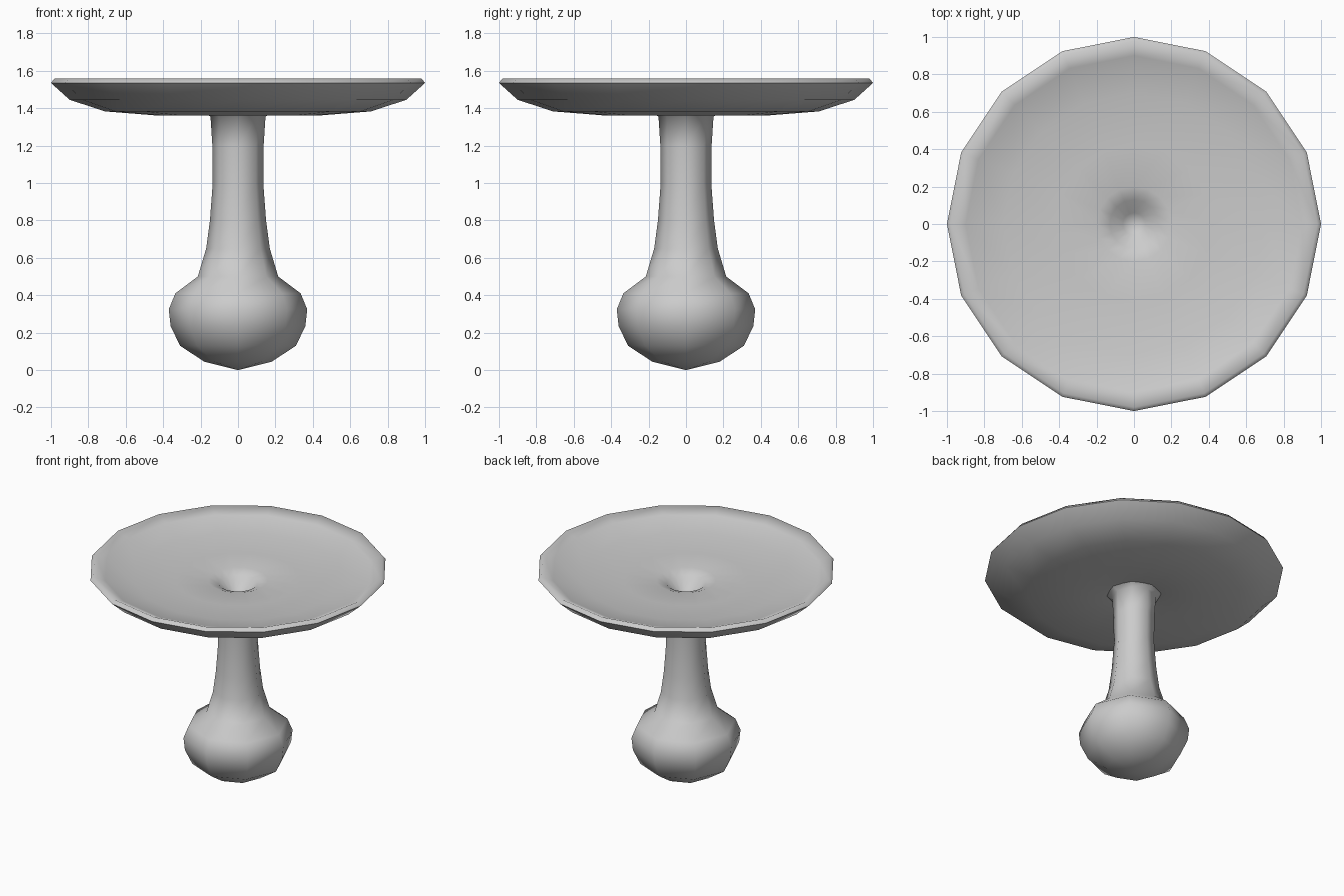
import bpy, bmesh
from math import sin, cos, tau, radians

if "Cube" in bpy.data.objects:
    bpy.data.objects.remove(bpy.data.objects["Cube"])


def lathe(name, profile, sides, smooth_angle):
    """Revolve (radius, z) points about z; radius 0 makes a single pole vertex."""
    bm = bmesh.new()
    rings = []
    for r, z in profile:
        n = 1 if r == 0 else sides
        rings.append([bm.verts.new((r * cos(tau * i / sides), r * sin(tau * i / sides), z))
                      for i in range(n)])
    for a, b in zip(rings, rings[1:]):
        for i in range(sides):
            j = (i + 1) % sides
            if len(a) == 1:
                bm.faces.new((a[0], b[j], b[i]))
            elif len(b) == 1:
                bm.faces.new((a[i], a[j], b[0]))
            else:
                bm.faces.new((a[i], a[j], b[j], b[i]))
    mesh = bpy.data.meshes.new(name)
    bm.to_mesh(mesh)
    bm.free()
    obj = bpy.data.objects.new(name, mesh)
    bpy.context.collection.objects.link(obj)
    bpy.ops.object.select_all(action='DESELECT')
    obj.select_set(True)
    bpy.context.view_layer.objects.active = obj
    bpy.ops.object.shade_smooth_by_angle(angle=radians(smooth_angle))
    return obj


# Bulbous foot rising into a slim stem, flaring under the cap
lathe("bulb_stem", [
    (0, 0.0), (0.18, 0.045), (0.31, 0.13), (0.36, 0.235), (0.37, 0.325),
    (0.335, 0.41), (0.215, 0.50), (0.17, 0.65), (0.15, 0.80), (0.135, 1.00),
    (0.137, 1.20), (0.147, 1.355), (0.20, 1.385)], 8, 80)

# Wide shallow dish cap: underside, rim, hollow top and central dimple
lathe("dish_cap", [
    (0.13, 1.385), (0.22, 1.368), (0.42, 1.36), (0.71, 1.383), (0.90, 1.445),
    (1.00, 1.535), (0.98, 1.56), (0.90, 1.525), (0.70, 1.485), (0.42, 1.465),
    (0.20, 1.46), (0.13, 1.435), (0.06, 1.365), (0, 1.345)], 16, 80)
